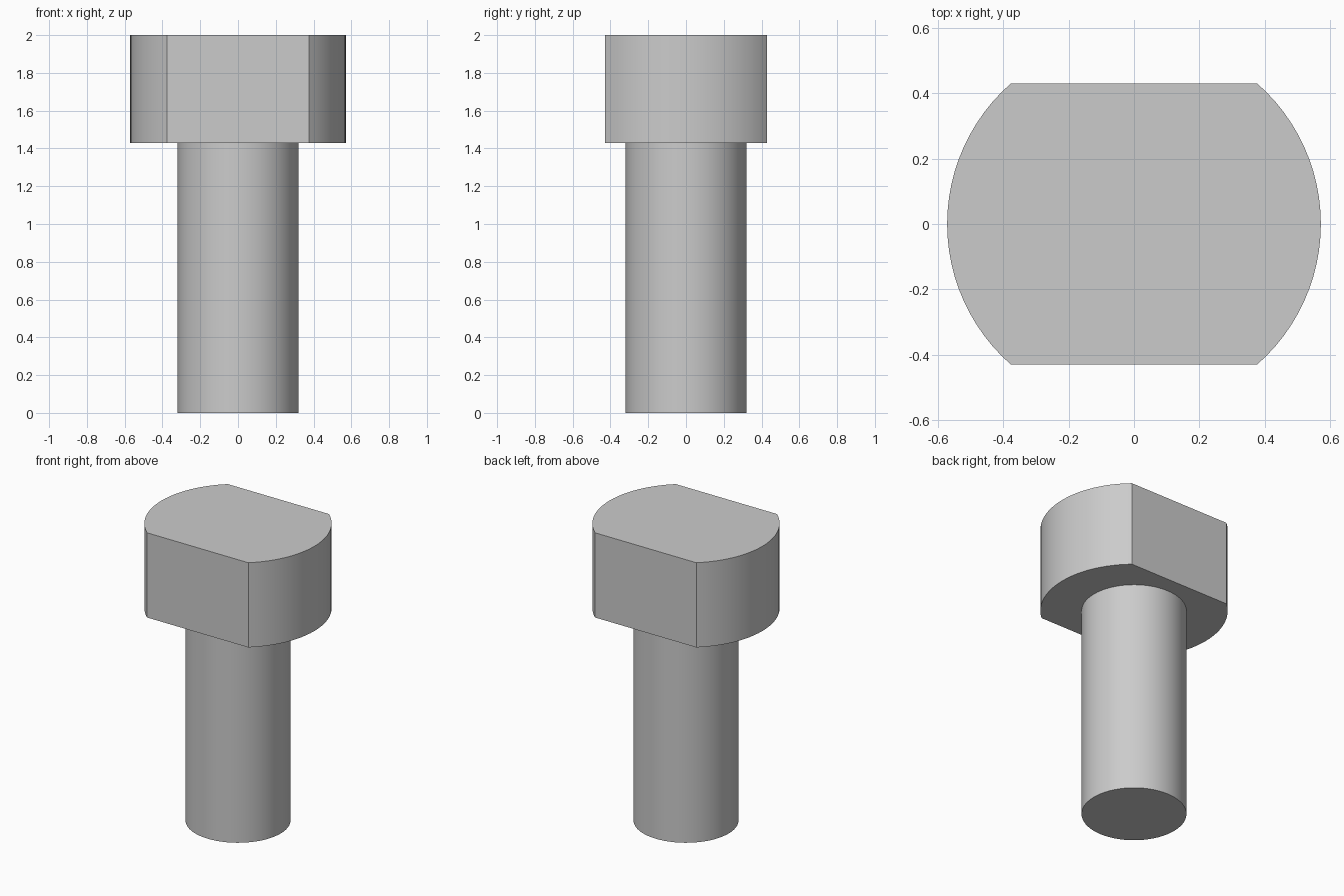
import bpy, bmesh
from math import asin, cos, sin, pi

cube = bpy.data.objects.get("Cube")
if cube:
    bpy.data.objects.remove(cube, do_unlink=True)

HEIGHT, HEAD_BOTTOM = 2.0, 1.43
HEAD_RADIUS, FLAT_Y = 0.571, 0.429
SHAFT_RADIUS = 0.32

steel = bpy.data.materials.new("steel_grey")
steel.use_nodes = True
colour = (0.6, 0.6, 0.6, 1)
steel.diffuse_color = colour
steel.node_tree.nodes["Principled BSDF"].inputs["Base Color"].default_value = colour


def extrude_profile(name, points, bottom, top):
    """Closed solid from a flat outline, with smooth curved sides."""
    bm = bmesh.new()
    base = bm.faces.new([bm.verts.new((x, y, bottom)) for x, y in points])
    result = bmesh.ops.extrude_face_region(bm, geom=[base], use_keep_orig=True)
    verts = [v for v in result["geom"] if isinstance(v, bmesh.types.BMVert)]
    bmesh.ops.translate(bm, verts=verts, vec=(0, 0, top - bottom))
    bmesh.ops.recalc_face_normals(bm, faces=bm.faces)
    mesh = bpy.data.meshes.new(name)
    bm.to_mesh(mesh)
    bm.free()
    mesh.materials.append(steel)
    obj = bpy.data.objects.new(name, mesh)
    bpy.context.collection.objects.link(obj)
    bpy.ops.object.select_all(action="DESELECT")
    obj.select_set(True)
    bpy.context.view_layer.objects.active = obj
    bpy.ops.object.shade_smooth_by_angle(angle=pi / 6)
    return obj


def arc(radius, start, end, steps):
    angles = [start + (end - start) * i / steps for i in range(steps + 1)]
    return [(radius * cos(a), radius * sin(a)) for a in angles]


# Head: a disc with the front and back cut flat
half = asin(FLAT_Y / HEAD_RADIUS)
outline = arc(HEAD_RADIUS, -half, half, 24) + arc(HEAD_RADIUS, pi - half, pi + half, 24)
extrude_profile("bolt_head", outline, HEAD_BOTTOM, HEIGHT)

# Shaft: a plain round rod, seated slightly inside the head
extrude_profile("bolt_shaft", arc(SHAFT_RADIUS, 0, 2 * pi, 64)[:-1], 0, HEAD_BOTTOM + 0.01)
